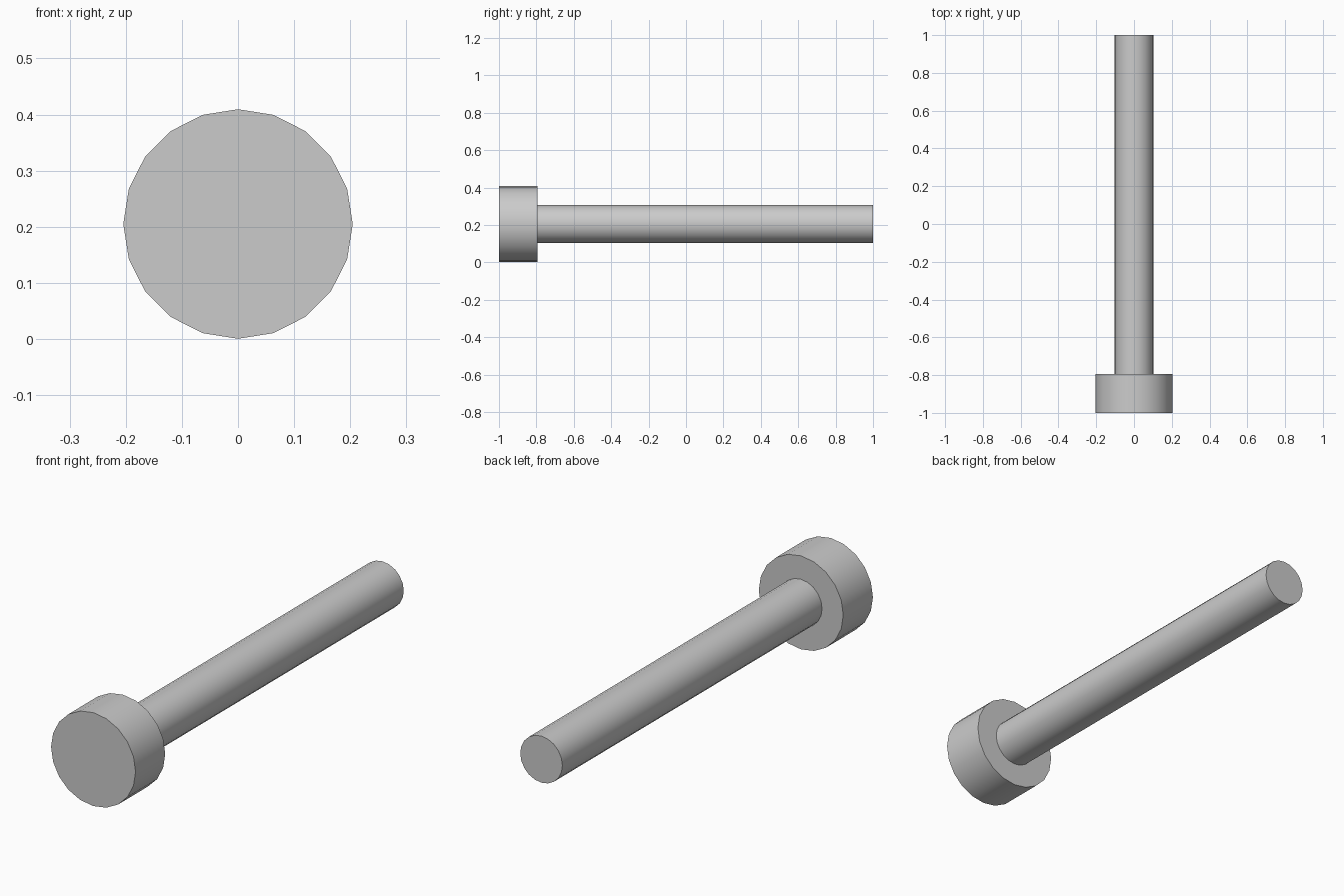
import bpy, math

if "Cube" in bpy.data.objects:
    bpy.data.objects.remove(bpy.data.objects["Cube"])

CENTRE_Z = 0.205

def rod(name, radius, y0, y1, sides=20):
    """Capped cylinder lying along y, with a corner at the top."""
    bpy.ops.mesh.primitive_cylinder_add(
        vertices=sides, radius=radius, depth=y1 - y0,
        location=(0, (y0 + y1) / 2, CENTRE_Z), rotation=(math.pi / 2, 0, 0))
    ob = bpy.context.object
    ob.name = name
    bpy.ops.object.transform_apply(location=False, rotation=True, scale=True)
    bpy.ops.object.shade_smooth_by_angle(angle=math.radians(30))
    return ob

# Wide head at the front
rod("bolt_head", 0.2045, -1.0, -0.795)

# Long plain shank running to the back
rod("bolt_shank", 0.102, -0.795, 1.0)
